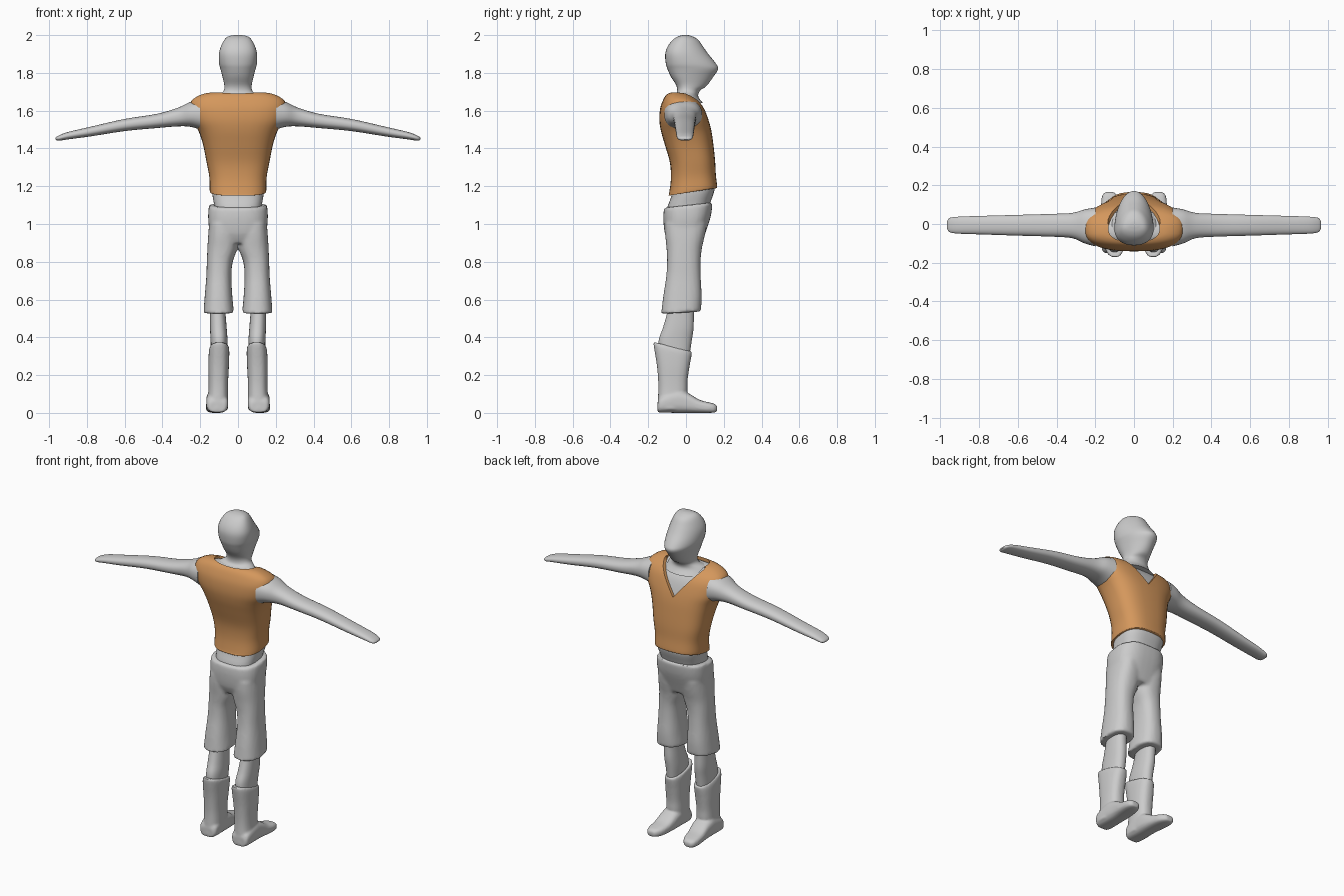
import bpy, bmesh, math

default = bpy.data.objects.get("Cube")
if default:
    bpy.data.objects.remove(default, do_unlink=True)


def material(name, colour):
    mat = bpy.data.materials.new(name)
    mat.use_nodes = True
    mat.diffuse_color = (*colour, 1)
    mat.node_tree.nodes["Principled BSDF"].inputs["Base Color"].default_value = (*colour, 1)
    return mat


GREY = material("light grey", (.6, .6, .6))
ORANGE = material("tan orange", (.66, .31, .107))
SIDES, STEPS = 36, 4


def smooth_rings(rings):
    """Interpolate cross-sections with a Catmull-Rom curve."""
    result = []
    for i in range(len(rings) - 1):
        before, start = rings[max(i - 1, 0)], rings[i]
        end, after = rings[i + 1], rings[min(i + 2, len(rings) - 1)]
        for step in range(STEPS):
            u = step / STEPS
            result.append([b + u * ((c - a) + u * ((2 * a - 5 * b + 4 * c - d)
                           + u * (3 * b - a - 3 * c + d))) / 2
                           for a, b, c, d in zip(before, start, end, after)])
    return result + [list(rings[-1])]


def loft(bm, rings, axis="z", flip=1, power=2.3, taper=0):
    """Rings hold: station, first span low/high, second span low/high, tilt."""
    loops = []
    for station, a_low, a_high, b_low, b_high, tilt in smooth_rings(rings):
        loop = []
        for k in range(SIDES):
            angle = math.tau * k / SIDES
            c, s = math.cos(angle), math.sin(angle)
            c = math.copysign(abs(c) ** (2 / power), c)
            s = math.copysign(abs(s) ** (2 / power), s)
            a = (a_low + a_high) / 2 + (a_high - a_low) / 2 * c * (1 - taper * s)
            b = (b_low + b_high) / 2 + (b_high - b_low) / 2 * s
            t = station + tilt * (b_high - b_low) / 2 * s
            x, y, z = {"z": (a, b, t), "x": (t, a, b), "y": (a, t, b)}[axis]
            loop.append(bm.verts.new((x * flip, y, z)))
        loops.append(loop)
    for low, high in zip(loops, loops[1:]):
        for k in range(SIDES):
            n = (k + 1) % SIDES
            bm.faces.new((low[k], low[n], high[n], high[k]))
    bm.faces.new(loops[0][::-1])
    bm.faces.new(loops[-1])


def new_object(name, bm, mat):
    bmesh.ops.recalc_face_normals(bm, faces=bm.faces)
    mesh = bpy.data.meshes.new(name)
    bm.to_mesh(mesh)
    bm.free()
    obj = bpy.data.objects.new(name, mesh)
    bpy.context.collection.objects.link(obj)
    if mat:
        mesh.materials.append(mat)
    return obj


def finish(obj):
    """Apply the modifiers and smooth the shading."""
    bpy.ops.object.select_all(action="DESELECT")
    obj.select_set(True)
    bpy.context.view_layer.objects.active = obj
    for mod in list(obj.modifiers):
        bpy.ops.object.modifier_apply(modifier=mod.name)
    bpy.ops.object.shade_smooth_by_angle(angle=math.radians(50))


def blend(obj, voxel=.01, passes=4):
    """Fuse overlapping shells into one soft surface."""
    remesh = obj.modifiers.new("fuse", "REMESH")
    remesh.mode = "VOXEL"
    remesh.voxel_size = voxel
    soften = obj.modifiers.new("soften", "SMOOTH")
    soften.iterations = passes


def centred(rings):
    """Turn half widths into symmetric spans."""
    return [(t, -w, w, low, high, tilt) for t, w, low, high, tilt in rings]


# Head and neck
head = centred([
    (1.64, .14, -.09, .09, 0), (1.675, .115, -.075, .065, 0), (1.70, .078, -.05, .075, .1),
    (1.73, .07, -.05, .108, 0), (1.78, .08, -.08, .145, 0), (1.82, .09, -.098, .17, 0),
    (1.85, .097, -.107, .158, 0), (1.90, .098, -.11, .118, 0), (1.94, .088, -.097, .09, 0),
    (1.975, .07, -.07, .065, 0), (1.993, .05, -.042, .035, 0), (2.0, .02, -.015, .012, 0)])
bm = bmesh.new()
loft(bm, head, power=2.2, taper=.22)
finish(new_object("head", bm, GREY))

# Vest, with a matching skin torso just beneath it
vest_rings = centred([
    (1.17, .145, -.095, .163, .155), (1.18, .15, -.09, .165, .155), (1.25, .152, -.08, .158, .1),
    (1.33, .167, -.085, .154, .05), (1.42, .185, -.112, .145, 0), (1.49, .208, -.132, .135, 0),
    (1.55, .242, -.141, .12, 0), (1.61, .257, -.137, .098, 0), (1.65, .248, -.122, .075, -.05),
    (1.675, .215, -.105, .05, -.1), (1.69, .175, -.085, .02, -.1), (1.695, .14, -.065, 0, -.1)])
skin = [(t - .013, a + .013, b - .013, c + .013, d - .013, tilt)
        for t, a, b, c, d, tilt in vest_rings]
waist = centred([(1.02, .125, -.09, .11, .1), (1.09, .125, -.1, .125, .1)])
bm = bmesh.new()
loft(bm, waist + skin[1:], power=2.7)
finish(new_object("torso", bm, GREY))

bm = bmesh.new()
loft(bm, vest_rings, power=2.7)
vest = new_object("vest", bm, ORANGE)

# Cutters for the round collar and the V neck
bm = bmesh.new()
loft(bm, centred([(1.60, .132, -.093, .045, 0), (1.80, .132, -.093, .045, 0)]), power=2.4)
collar_cutter = new_object("collar_cutter", bm, None)
bm = bmesh.new()
outline = [(0, 1.515), (.135, 1.68), (.135, 1.8), (-.135, 1.8), (-.135, 1.68)]
base = bm.faces.new([bm.verts.new((x, 0, z)) for x, z in outline])
moved = bmesh.ops.extrude_face_region(bm, geom=[base])["geom"]
bmesh.ops.translate(bm, vec=(0, .3, 0),
                    verts=[v for v in moved if isinstance(v, bmesh.types.BMVert)])
neck_cutter = new_object("neck_cutter", bm, None)
for cutter in (collar_cutter, neck_cutter):
    cutter.hide_render = True
    cut = vest.modifiers.new("neckline", "BOOLEAN")
    cut.operation = "DIFFERENCE"
    cut.solver = "EXACT"
    cut.object = cutter
finish(vest)
for cutter in (collar_cutter, neck_cutter):
    bpy.data.objects.remove(cutter, do_unlink=True)

# Pants: hips fused with two flared legs
hips = centred([
    (.90, .135, -.09, .085, 0), (.95, .15, -.112, .102, 0), (1.03, .158, -.12, .13, .05),
    (1.09, .155, -.117, .14, .11), (1.10, .148, -.112, .136, .11)])
pants_leg = [
    (.53, .023, .183, -.133, .078, .06), (.545, .023, .182, -.13, .08, .06),
    (.62, .03, .176, -.12, .083, 0), (.72, .035, .168, -.105, .078, 0),
    (.80, .028, .165, -.1, .077, 0), (.87, .004, .162, -.103, .084, 0),
    (.94, 0, .158, -.11, .1, 0), (1.0, .01, .153, -.11, .11, 0)]
bm = bmesh.new()
loft(bm, hips, power=2.7)
for side in (1, -1):
    loft(bm, pants_leg, flip=side, power=2.4)
pants = new_object("pants", bm, GREY)
blend(pants)
finish(pants)

# Limbs and boots, one set per side
arm = [
    (.20, -.115, .085, 1.50, 1.66, 0), (.255, -.1, .075, 1.515, 1.645, 0),
    (.32, -.073, .057, 1.517, 1.615, 0), (.43, -.065, .052, 1.508, 1.583, 0),
    (.60, -.06, .047, 1.492, 1.556, 0), (.78, -.054, .042, 1.464, 1.515, 0),
    (.90, -.05, .038, 1.448, 1.487, 0), (.95, -.043, .032, 1.441, 1.468, 0),
    (.965, -.025, .015, 1.447, 1.457, 0)]
shin = [
    (.28, .062, .142, -.14, .015, 0), (.38, .056, .145, -.145, .03, 0),
    (.45, .06, .148, -.122, .04, 0), (.53, .066, .148, -.1, .042, 0),
    (.60, .066, .148, -.09, .05, 0)]
boot_shaft = [
    (.02, .052, .168, -.152, -.02, 0), (.10, .052, .158, -.147, .005, 0),
    (.17, .052, .156, -.147, .008, 0), (.25, .048, .157, -.155, .018, -.1),
    (.325, .046, .154, -.17, .029, -.24), (.35, .05, .146, -.172, .031, -.25)]
foot = [
    (-.15, .07, .15, .003, .06, 0), (-.13, .053, .166, .002, .09, 0),
    (-.05, .052, .168, 0, .12, 0), (.01, .054, .167, 0, .105, 0),
    (.07, .062, .169, 0, .07, 0), (.12, .072, .169, 0, .056, 0),
    (.15, .088, .162, .002, .048, 0), (.165, .105, .147, .008, .036, 0)]
for side, label in ((1, "left"), (-1, "right")):
    for part, rings, axis in (("arm", arm, "x"), ("lower_leg", shin, "z")):
        bm = bmesh.new()
        loft(bm, rings, axis, side)
        finish(new_object(f"{label}_{part}", bm, GREY))
    bm = bmesh.new()
    loft(bm, boot_shaft, "z", side, power=2.5)
    loft(bm, foot, "y", side, power=2.9)
    boot = new_object(f"{label}_boot", bm, GREY)
    blend(boot, voxel=.007, passes=3)
    finish(boot)
